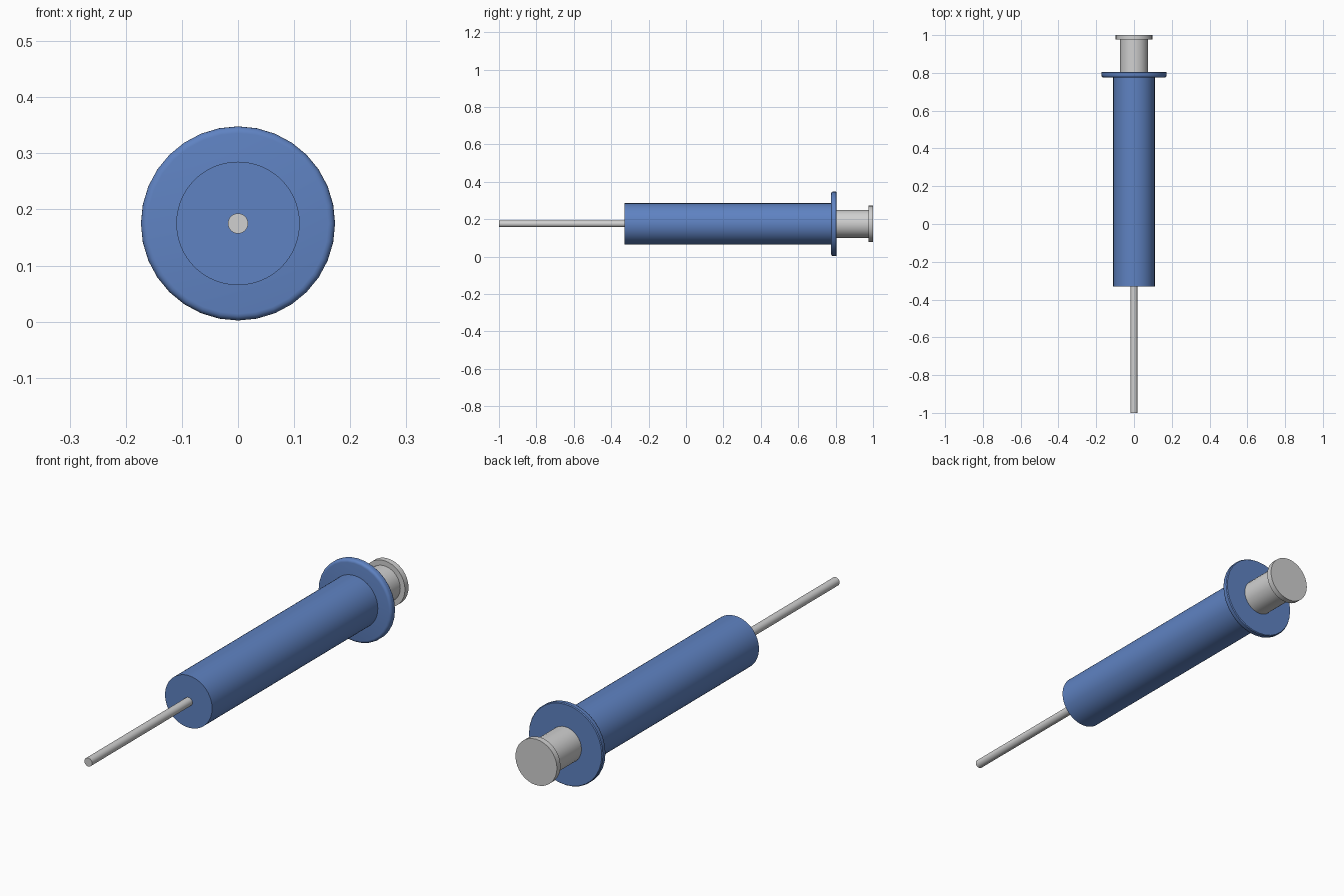
import bpy, bmesh, math

if "Cube" in bpy.data.objects:
    bpy.data.objects.remove(bpy.data.objects["Cube"])

AXIS_Z = 0.175
SIDES = 32


def material(name, rgb):
    m = bpy.data.materials.new(name)
    m.diffuse_color = (*rgb, 1.0)
    m.use_nodes = True
    m.node_tree.nodes["Principled BSDF"].inputs["Base Color"].default_value = m.diffuse_color
    return m


blue = material("blue plastic", (0.114, 0.225, 0.54))
grey = material("light grey", (0.63, 0.63, 0.63))


def turned(name, profile, mat, sides=SIDES):
    """Revolve (radius, y) points, front to back, around the long axis."""
    bm = bmesh.new()
    rings = []
    for r, y in profile:
        rings.append([bm.verts.new((r * math.sin(2 * math.pi * i / sides), y,
                                    AXIS_Z + r * math.cos(2 * math.pi * i / sides)))
                      for i in range(sides)])
    for a, b in zip(rings, rings[1:]):
        for i in range(sides):
            j = (i + 1) % sides
            bm.faces.new((a[i], a[j], b[j], b[i]))
    bm.faces.new(rings[0])
    bm.faces.new(rings[-1])
    bmesh.ops.recalc_face_normals(bm, faces=bm.faces)
    mesh = bpy.data.meshes.new(name)
    bm.to_mesh(mesh)
    bm.free()
    mesh.materials.append(mat)
    ob = bpy.data.objects.new(name, mesh)
    bpy.context.collection.objects.link(ob)
    bpy.ops.object.select_all(action='DESELECT')
    ob.select_set(True)
    bpy.context.view_layer.objects.active = ob
    bpy.ops.object.shade_smooth_by_angle(angle=math.radians(35))
    return ob


# Needle
turned("needle", [(0.018, -1.0), (0.018, -0.32)], grey)

# Barrel
turned("barrel", [(0.11, -0.33), (0.11, 0.785)], blue, 64)

# Finger flange with a rounded front rim
b = 0.012
rim = [(0.173 - b + b * math.sin(t), 0.776 + b - b * math.cos(t))
       for t in (math.radians(a) for a in (0, 22.5, 45, 67.5, 90))]
turned("flange", rim + [(0.173, 0.801), (0.170, 0.805)], blue)

# Plunger rod and thumb rest
turned("plunger_rod", [(0.075, 0.795), (0.075, 0.98)], grey)
turned("thumb_rest", [(0.097, 0.976), (0.097, 1.0)], grey)
